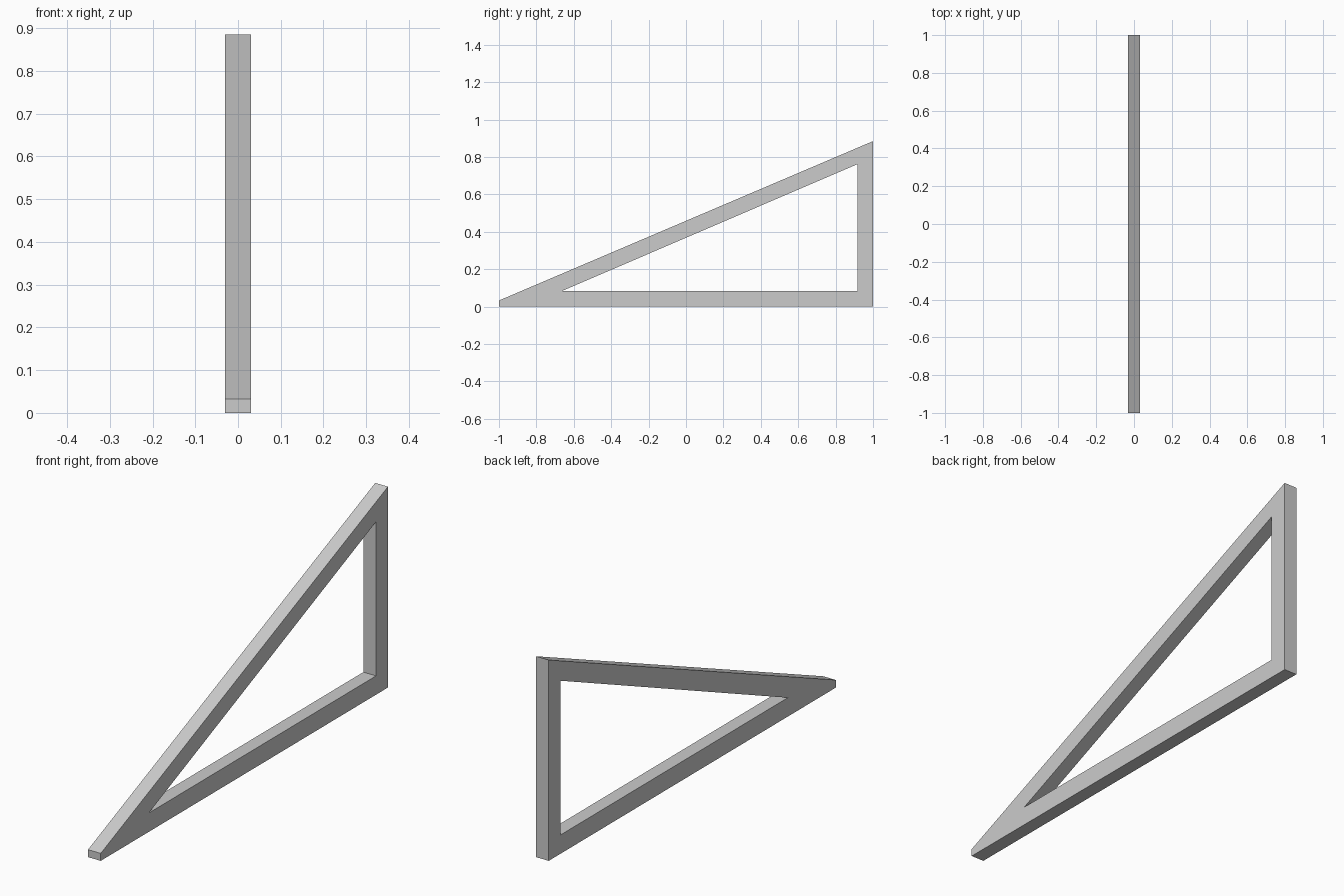
import bpy
import bmesh
from mathutils import Vector

cube = bpy.data.objects.get("Cube")
if cube:
    bpy.data.objects.remove(cube, do_unlink=True)

HALF_WIDTH = 0.031

# One plain grey for the whole bracket
grey = bpy.data.materials.new("plain_grey")
grey.use_nodes = True
colour = (0.6, 0.6, 0.6, 1)
grey.diffuse_color = colour
grey.node_tree.nodes["Principled BSDF"].inputs["Base Color"].default_value = colour

# Side profile (y, z): outer outline with a blunt toe, and the triangular opening
outer = [(-1, 0), (1, 0), (1, 0.885), (-1, 0.033)]
inner = [(-0.665, 0.083), (0.917, 0.083), (0.917, 0.762)]

bm = bmesh.new()
o = [bm.verts.new((-HALF_WIDTH, y, z)) for y, z in outer]
i = [bm.verts.new((-HALF_WIDTH, y, z)) for y, z in inner]

# Base bar, upright bar, sloping bar and toe
for loop in ((o[0], o[1], i[1], i[0]),
             (o[1], o[2], i[2], i[1]),
             (o[2], o[3], i[0], i[2]),
             (o[3], o[0], i[0])):
    bm.faces.new(loop)

# Give the frame its thickness
extruded = bmesh.ops.extrude_face_region(bm, geom=bm.faces[:], use_keep_orig=True)
moved = [g for g in extruded["geom"] if isinstance(g, bmesh.types.BMVert)]
bmesh.ops.translate(bm, verts=moved, vec=Vector((2 * HALF_WIDTH, 0, 0)))
bmesh.ops.recalc_face_normals(bm, faces=bm.faces[:])

mesh = bpy.data.meshes.new("triangular_bracket")
bm.to_mesh(mesh)
bm.free()
mesh.materials.append(grey)
bracket = bpy.data.objects.new("triangular_bracket", mesh)
bpy.context.collection.objects.link(bracket)
